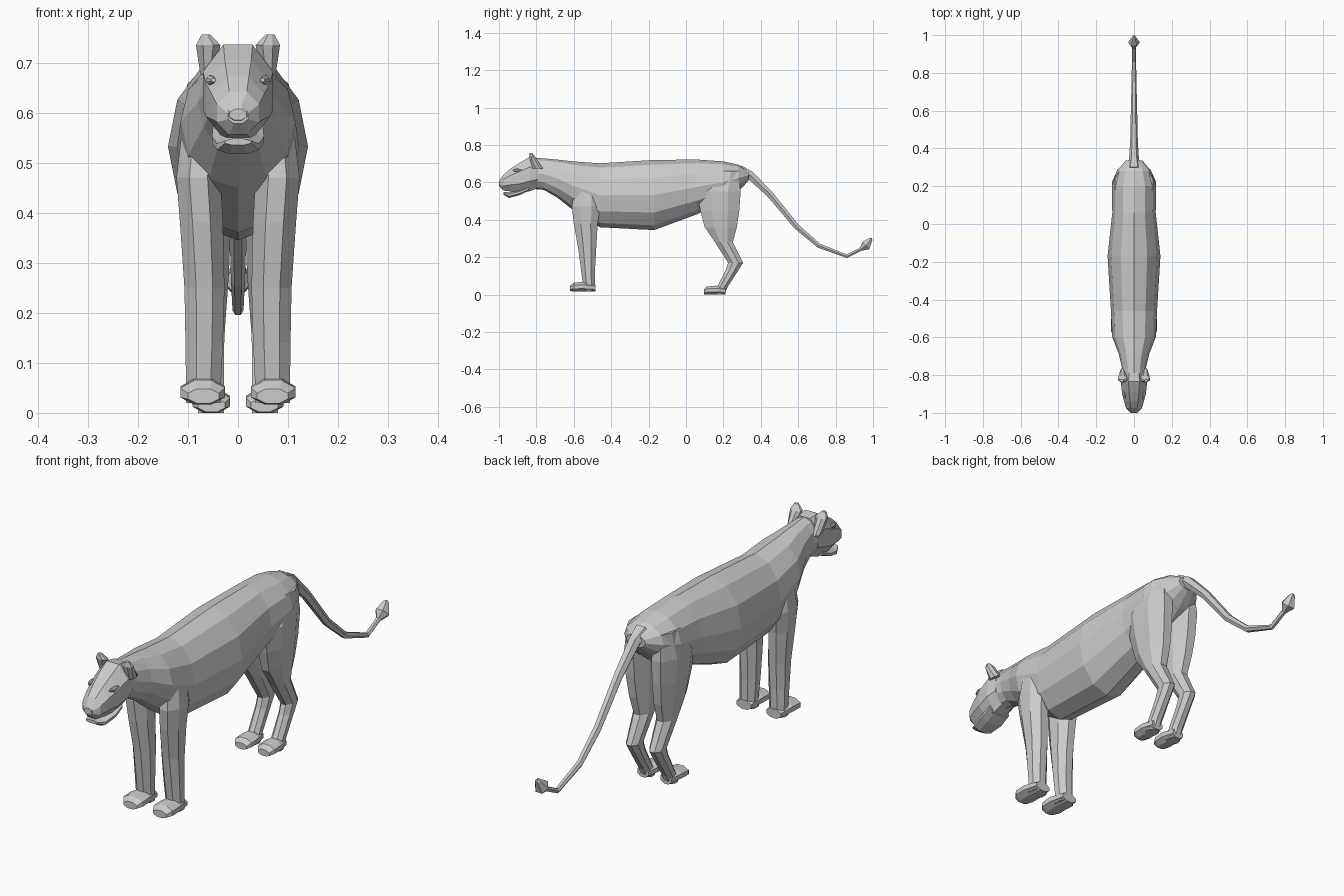
import bpy, bmesh
from math import cos, sin, pi


def loft(name, axis, rings, n=8, mirror=False):
    """Skin rings (t, a0, a1, x0, x1). axis 'Y': t=y, a=z. axis 'Z': t=z, a=y."""
    bm = bmesh.new()
    flat = n == 8                      # octagons get flat sides filling the box
    off, k = (pi / n, 1 / cos(pi / n)) if flat else (0, 1)
    loops = []
    for t, a0, a1, x0, x1 in rings:
        loop = []
        for i in range(n):
            ang = off + 2 * pi * i / n
            x = (x0 + x1) / 2 + (x1 - x0) / 2 * k * cos(ang)
            a = (a0 + a1) / 2 + (a1 - a0) / 2 * k * sin(ang)
            loop.append(bm.verts.new((x, t, a) if axis == 'Y' else (x, a, t)))
        loops.append(loop)
    for p, q in zip(loops, loops[1:]):
        for i in range(n):
            j = (i + 1) % n
            bm.faces.new((p[i], p[j], q[j], q[i]))
    bm.faces.new(loops[0])
    bm.faces.new(loops[-1])
    bmesh.ops.recalc_face_normals(bm, faces=bm.faces[:])
    me = bpy.data.meshes.new(name)
    bm.to_mesh(me)
    bm.free()
    ob = bpy.data.objects.new(name, me)
    bpy.context.collection.objects.link(ob)
    if mirror:
        ob.modifiers.new("Mirror", 'MIRROR')
    return ob


def sym(rows):
    return [(y, z0, z1, -w, w) for y, z0, z1, w in rows]


# torso and neck
loft("body", 'Y', sym([
    (-0.82, .565, .732, .064), (-0.76, .56, .728, .064), (-0.69, .52, .722, .08),
    (-0.60, .45, .712, .115), (-0.46, .36, .702, .122), (-0.17, .345, .72, .14),
    (0.06, .43, .722, .115), (0.20, .49, .712, .117), (0.28, .55, .695, .092),
    (0.335, .61, .664, .045)]), n=12)

# head with sloping muzzle
loft("head", 'Y', sym([
    (-0.998, .578, .608, .020), (-0.975, .556, .642, .042), (-0.94, .552, .672, .052),
    (-0.89, .545, .705, .064), (-0.835, .553, .736, .070), (-0.79, .57, .73, .063)]))

# lower jaw, leaving a thin mouth slit
loft("lower_jaw", 'Y', sym([
    (-0.977, .535, .548, .026), (-0.945, .517, .547, .042), (-0.89, .532, .56, .052),
    (-0.84, .555, .58, .05)]))

# nose pad
loft("nose", 'Y', sym([
    (-1.0, .585, .607, .017), (-0.98, .575, .635, .026), (-0.95, .58, .66, .028)]))

# eyes
loft("eye", 'Y', [(-0.925, .661, .669, .045, .053), (-0.905, .655, .675, .046, .063),
                  (-0.88, .664, .672, .052, .062)], mirror=True)

# ears
loft("ear", 'Z', [(.675, -.82, -.765, .048, .075), (.735, -.838, -.805, .035, .084),
                  (.756, -.836, -.822, .055, .073)], mirror=True)

# front legs
loft("front_leg", 'Z', [
    (.60, -.59, -.47, .03, .108), (.47, -.61, -.46, .035, .123),
    (.38, -.60, -.472, .030, .116), (.25, -.577, -.48, .027, .107),
    (.14, -.562, -.486, .030, .105), (.06, -.552, -.487, .034, .104),
    (.02, -.555, -.485, .034, .104)], mirror=True)
loft("front_paw", 'Y', [
    (-.62, .019, .048, .038, .100), (-.60, .017, .064, .026, .115),
    (-.55, .017, .068, .026, .115), (-.485, .017, .055, .036, .103)], mirror=True)

# hind legs
loft("hind_leg", 'Z', [
    (.66, .14, .28, .03, .10), (.55, .06, .292, .012, .116),
    (.45, .076, .285, .013, .110), (.36, .10, .272, .015, .10),
    (.28, .155, .25, .018, .09), (.17, .225, .305, .026, .082),
    (.13, .212, .28, .028, .08), (.04, .165, .222, .028, .08),
    (.0, .15, .205, .028, .08)], mirror=True)
loft("hind_paw", 'Y', [
    (.095, .002, .028, .026, .080), (.112, 0, .043, .016, .091),
    (.16, 0, .048, .016, .091), (.21, 0, .04, .028, .080)], mirror=True)

# tail with tuft, swept along a path of (y, z, radius)
path = [(.29, .655, .04), (.345, .637, .026), (.45, .535, .020), (.59, .365, .017),
        (.71, .262, .014), (.86, .205, .011), (.935, .243, .011), (.962, .262, .031),
        (.988, .297, .012), (.991, .303, .003)]
cu = bpy.data.curves.new("tail", 'CURVE')
cu.dimensions = '3D'
cu.bevel_depth = 1
cu.bevel_resolution = 1
cu.use_fill_caps = True
sp = cu.splines.new('POLY')
sp.points.add(len(path) - 1)
for p, (y, z, r) in zip(sp.points, path):
    p.co = (0, y, z, 1)
    p.radius = r
tail = bpy.data.objects.new("tail", cu)
bpy.context.collection.objects.link(tail)
bpy.context.view_layer.objects.active = tail
tail.select_set(True)
bpy.ops.object.convert(target='MESH')
for f in tail.data.polygons:
    f.use_smooth = False
